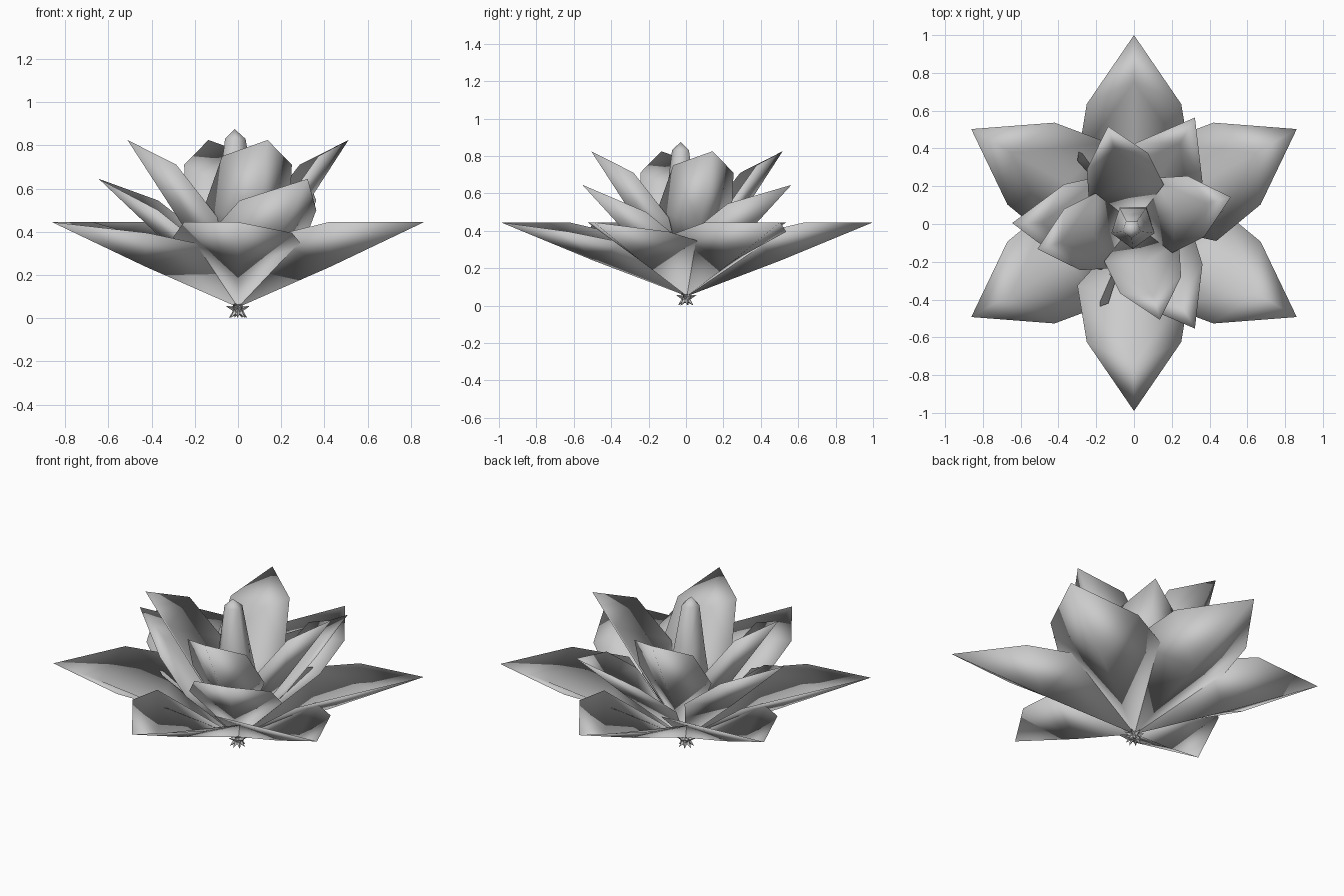
import bpy
import bmesh
from math import sin, cos, radians, pi
from mathutils import Matrix

cube = bpy.data.objects.get("Cube")
if cube:
    bpy.data.objects.remove(cube)

grey = bpy.data.materials.new("soft_grey")
grey.use_nodes = True
colour = (0.6, 0.6, 0.6, 1)
grey.diffuse_color = colour
grey.node_tree.nodes["Principled BSDF"].inputs["Base Color"].default_value = colour

BASE = 0.05


def finish(bm, name, smooth=True):
    """Turn a closed bmesh into a named grey object."""
    bmesh.ops.recalc_face_normals(bm, faces=bm.faces)
    for face in bm.faces:
        face.smooth = smooth
    mesh = bpy.data.meshes.new(name)
    bm.to_mesh(mesh)
    bm.free()
    mesh.materials.append(grey)
    obj = bpy.data.objects.new(name, mesh)
    bpy.context.collection.objects.link(obj)
    return obj


def petal(name, angle, edges, tip):
    """Thin cupped leaf; each edge row is reach, half width, right height, left height."""
    bm = bmesh.new()

    def rib(share, lift):
        return bm.verts.new((tip[0] * share, 0, BASE + (tip[1] - BASE) * share + lift))

    base, end = rib(0, 0), rib(1, 0)
    keel = rib(0.5, -0.008)
    crease_low, crease_high = rib(0.42, 0.006), rib(0.75, 0.008)
    for side, column in ((-1, 2), (1, 3)):
        wide, upper = [bm.verts.new((row[0], side * row[1], row[column])) for row in edges]
        for loop in ((base, wide, crease_low),
                     (wide, upper, crease_high, crease_low),
                     (upper, end, crease_high),
                     (base, wide, keel), (wide, upper, keel), (upper, end, keel)):
            bm.faces.new(loop)
    # Close the slim gap at the rib between the two skins
    bm.transform(Matrix.Translation((0, 0.005, 0)) @ Matrix.Rotation(radians(angle), 4, "Z"))
    return finish(bm, name)


# Three rings of petals: first angle, count, edge rows, tip
rings = {
    "outer_petal": (30, 6, [(0.33, 0.30, 0.375, 0.335),
                            (0.63, 0.25, 0.445, 0.395)], (0.995, 0.445)),
    "middle_petal": (60, 3, [(0.17, 0.25, 0.39, 0.34),
                             (0.37, 0.205, 0.545, 0.50)], (0.645, 0.645)),
    "inner_petal": (15, 4, [(0.155, 0.205, 0.51, 0.47),
                            (0.34, 0.167, 0.75, 0.71)], (0.53, 0.825)),
}
for name, (start, count, edges, tip) in rings.items():
    for i in range(count):
        petal(f"{name}_{i + 1}", start + i * 360 / count, edges, tip)

# Tapered five-sided bud, leaning slightly and ending in a point
bm = bmesh.new()
sides = 5
previous = None
for r, z in [(0.02, 0.05), (0.12, 0.27), (0.12, 0.4), (0.085, 0.6), (0.05, 0.83)]:
    ring = [bm.verts.new((-0.015 * z + r * cos(2 * pi * i / sides - pi / 2),
                          -0.03 * z + r * sin(2 * pi * i / sides - pi / 2), z))
            for i in range(sides)]
    if previous:
        for i in range(sides):
            j = (i + 1) % sides
            bm.faces.new((previous[i], previous[j], ring[j], ring[i]))
    else:
        bm.faces.new(ring[::-1])
    previous = ring
point = bm.verts.new((-0.015, -0.028, 0.875))
for i in range(sides):
    bm.faces.new((previous[i], previous[(i + 1) % sides], point))
finish(bm, "central_bud")

# Small spiky calyx under the flower
bm = bmesh.new()
bmesh.ops.create_icosphere(bm, subdivisions=1, radius=0.028,
                           matrix=Matrix.Translation((0, 0, 0.04)))
for tilt, count, turn in ((-42, 7, 10), (15, 7, 35)):
    for i in range(count):
        spin = Matrix.Rotation(radians(turn) + 2 * pi * i / count, 4, "Z")
        aim = Matrix.Rotation(radians(90 - tilt), 4, "Y")
        place = Matrix.Translation((0, 0, 0.04)) @ spin @ aim @ Matrix.Translation((0, 0, 0.036))
        bmesh.ops.create_cone(bm, segments=4, radius1=0.015, radius2=0,
                              depth=0.044, cap_ends=True, matrix=place)
finish(bm, "calyx", smooth=False)
